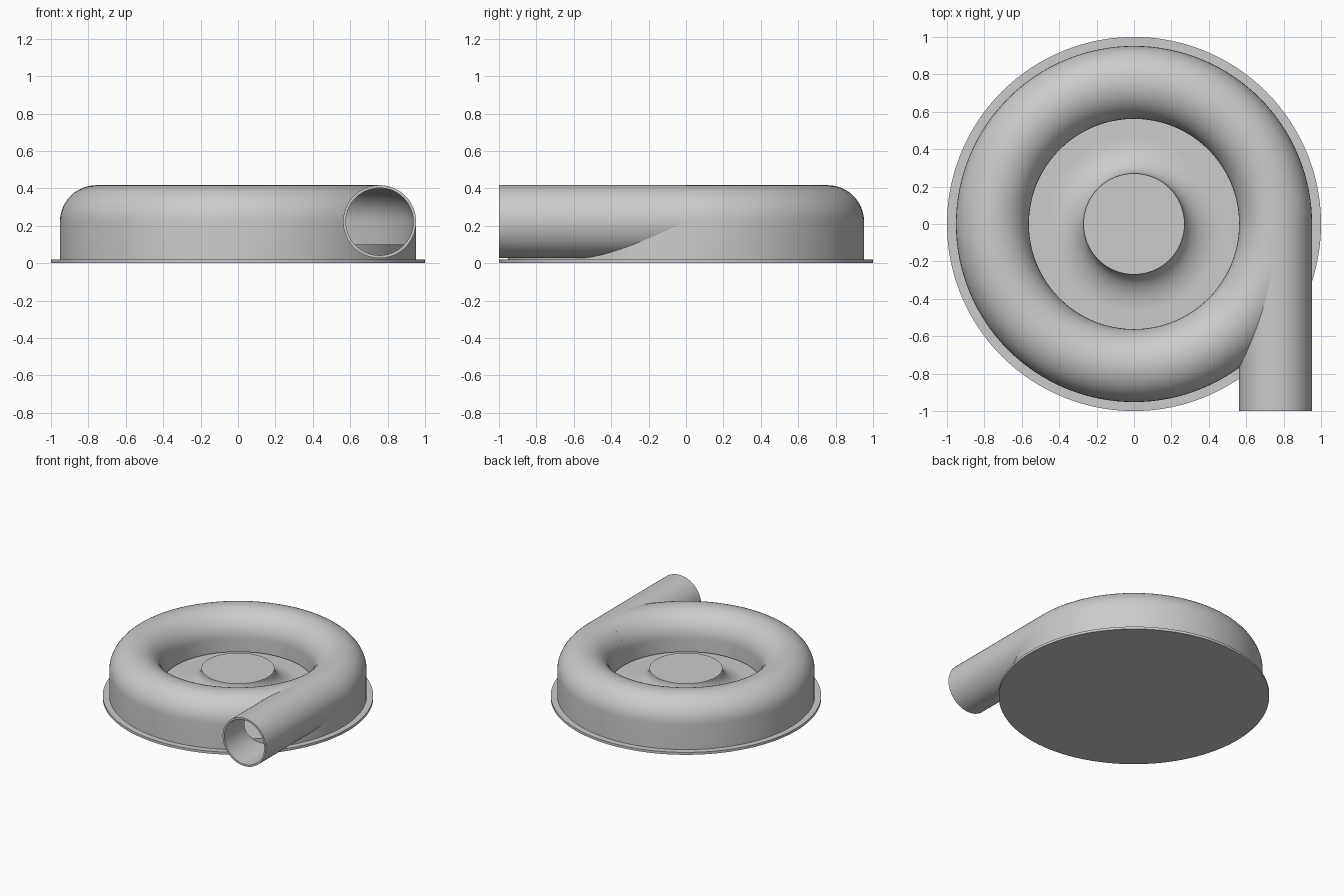
import bpy, bmesh, math
from mathutils import Matrix

cube = bpy.data.objects.get("Cube")
if cube:
    bpy.data.objects.remove(cube)

grey = bpy.data.materials.new("plain grey")
grey.use_nodes = True
COLOUR = (0.6, 0.6, 0.6, 1)
grey.diffuse_color = COLOUR
grey.node_tree.nodes["Principled BSDF"].inputs["Base Color"].default_value = COLOUR

TUBE_R, TUBE_X, TUBE_Z, WALL = 0.195, 0.757, 0.222, 0.015
FLOOR = 0.1


def finish(name, bm):
    bmesh.ops.remove_doubles(bm, verts=bm.verts, dist=1e-5)
    bmesh.ops.recalc_face_normals(bm, faces=bm.faces)
    mesh = bpy.data.meshes.new(name)
    bm.to_mesh(mesh)
    bm.free()
    obj = bpy.data.objects.new(name, mesh)
    bpy.context.collection.objects.link(obj)
    mesh.materials.append(grey)
    return obj


def revolve(name, profile, closed=False, matrix=Matrix(), steps=128):
    """Spin an (r, z) profile about z, then place it."""
    bm = bmesh.new()
    verts = [bm.verts.new((r, 0, z)) for r, z in profile]
    edges = [bm.edges.new(p) for p in zip(verts, verts[1:])]
    if closed:
        edges.append(bm.edges.new((verts[-1], verts[0])))
    bmesh.ops.spin(bm, geom=verts + edges, cent=(0, 0, 0), axis=(0, 0, 1),
                   angle=math.tau, steps=steps)
    bm.transform(matrix)
    return finish(name, bm)


def arch(radius, steps=24):
    """Half circle over the scroll channel, from outside to inside."""
    return [(TUBE_X + radius * math.cos(math.pi * i / steps),
             TUBE_Z + radius * math.sin(math.pi * i / steps)) for i in range(steps + 1)]


def cut(obj, cutter):
    mod = obj.modifiers.new("cut", "BOOLEAN")
    mod.operation = "DIFFERENCE"
    mod.solver = "EXACT"
    mod.object = cutter
    bpy.context.view_layer.objects.active = obj
    bpy.ops.object.modifier_apply(modifier=mod.name)


# Base flange
flange = revolve("base_flange", [(0, 0), (1, 0), (1, 0.02), (0, 0.02)])

# Floor with the flared hub in the middle
flare = [(0.47 - 0.2 * math.cos(a), 0.24 - 0.14 * math.sin(a))
         for a in [math.pi / 2 * i / 16 for i in range(17)]]
hub = revolve("floor_and_hub", [(0, 0.24)] + flare +
              [(0.94, FLOOR), (0.94, 0.015), (0, 0.015)])

# Scroll housing: rounded channel with a straight outer wall and inner lip
outer, inner = TUBE_X + TUBE_R, TUBE_X - TUBE_R
housing = revolve("scroll_housing",
                  [(outer, 0.015)] + arch(TUBE_R) + [(inner, FLOOR + 0.012), (inner + WALL, FLOOR + 0.012)]
                  + arch(TUBE_R - WALL)[::-1] + [(outer - WALL, 0.015)], closed=True)

# Outlet pipe, running tangentially from the scroll to the front
place = Matrix.Translation((TUBE_X, 0, TUBE_Z)) @ Matrix.Rotation(math.pi / 2, 4, "X")
bore = TUBE_R - WALL
pipe = revolve("outlet_pipe", [(TUBE_R, 0), (TUBE_R, 1), (bore, 1), (bore, 0)],
               closed=True, matrix=place, steps=96)

# Helpers: the pipe bore opens the housing, the channel trims the pipe
bore_cutter = revolve("bore_cutter", [(0, 0.02), (bore + 0.002, 0.02), (bore + 0.002, 1.1), (0, 1.1)],
                      matrix=place, steps=96)
channel_cutter = revolve("channel_cutter", [(outer - WALL / 2, 0.0)] + arch(TUBE_R - WALL / 2)
                         + [(inner + WALL / 2, 0.0)], closed=True)
cut(housing, bore_cutter)
cut(pipe, channel_cutter)
for helper in (bore_cutter, channel_cutter):
    bpy.data.objects.remove(helper)

# Smooth shading with crisp rims
for obj in (flange, hub, housing, pipe):
    bpy.ops.object.select_all(action="DESELECT")
    obj.select_set(True)
    bpy.context.view_layer.objects.active = obj
    bpy.ops.object.shade_smooth_by_angle(angle=math.radians(35))
